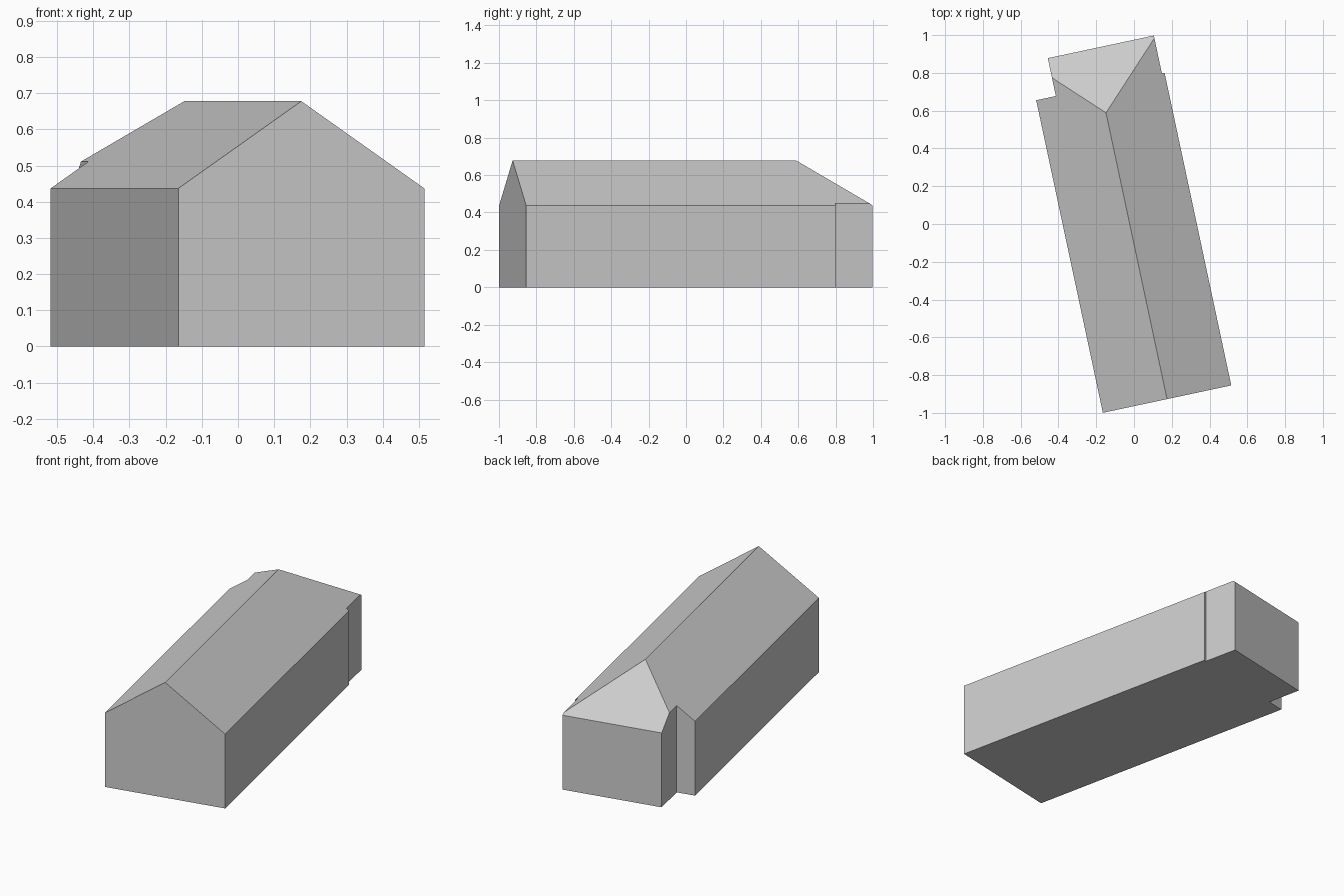
import bpy
import bmesh
import math
from mathutils import Matrix, Vector

cube = bpy.data.objects.get("Cube")
if cube:
    bpy.data.objects.remove(cube, do_unlink=True)

# Plain grey for the whole building
grey = bpy.data.materials.new("plain_grey")
grey.use_nodes = True
grey.diffuse_color = (0.6, 0.6, 0.6, 1)
grey.node_tree.nodes["Principled BSDF"].inputs["Base Color"].default_value = (0.6, 0.6, 0.6, 1)

HALF_WIDTH, LENGTH, EAVE, RIDGE = 0.3475, 1.897, 0.437, 0.678
SHOULDER, HIP_START = 1.692, 1.55
SLOPE = (RIDGE - EAVE) / HALF_WIDTH

# Footprint with a narrower rear bay
footprint = [
    (-HALF_WIDTH, 0), (HALF_WIDTH, 0), (HALF_WIDTH, SHOULDER),
    (0.333, SHOULDER), (0.333, LENGTH),
    (-0.241, LENGTH), (-0.241, SHOULDER), (-HALF_WIDTH, SHOULDER),
]

# Walls, raised above the ridge before trimming
bm = bmesh.new()
base = bm.faces.new([bm.verts.new((x, y, 0)) for x, y in footprint])
raised = bmesh.ops.extrude_face_region(bm, geom=[base], use_keep_orig=True)
bmesh.ops.translate(bm, vec=(0, 0, 1.2),
                    verts=[v for v in raised["geom"] if isinstance(v, bmesh.types.BMVert)])
bmesh.ops.recalc_face_normals(bm, faces=bm.faces)


def trim_roof(point, normal):
    """Slice off everything above a roof plane and close the opening."""
    cut = bmesh.ops.bisect_plane(
        bm, geom=bm.verts[:] + bm.edges[:] + bm.faces[:], dist=1e-5,
        plane_co=Vector(point), plane_no=Vector(normal).normalized(), clear_outer=True)
    rim = [e for e in cut["geom_cut"] if isinstance(e, bmesh.types.BMEdge) and e.is_boundary]
    bmesh.ops.edgeloop_fill(bm, edges=rim)


# Two long slopes and the rear hip
for side in (-1, 1):
    trim_roof((0, 0, RIDGE), (side * SLOPE, 0, 1))
trim_roof((0, HIP_START, RIDGE), (0, SLOPE, 1))
bmesh.ops.recalc_face_normals(bm, faces=bm.faces)

# Turn the building and set it in place
bm.transform(Matrix.Translation((0.175, -0.927, 0)) @ Matrix.Rotation(math.radians(12.04), 4, "Z"))
mesh = bpy.data.meshes.new("building")
bm.to_mesh(mesh)
bm.free()
mesh.materials.append(grey)
building = bpy.data.objects.new("building", mesh)
bpy.context.collection.objects.link(building)
